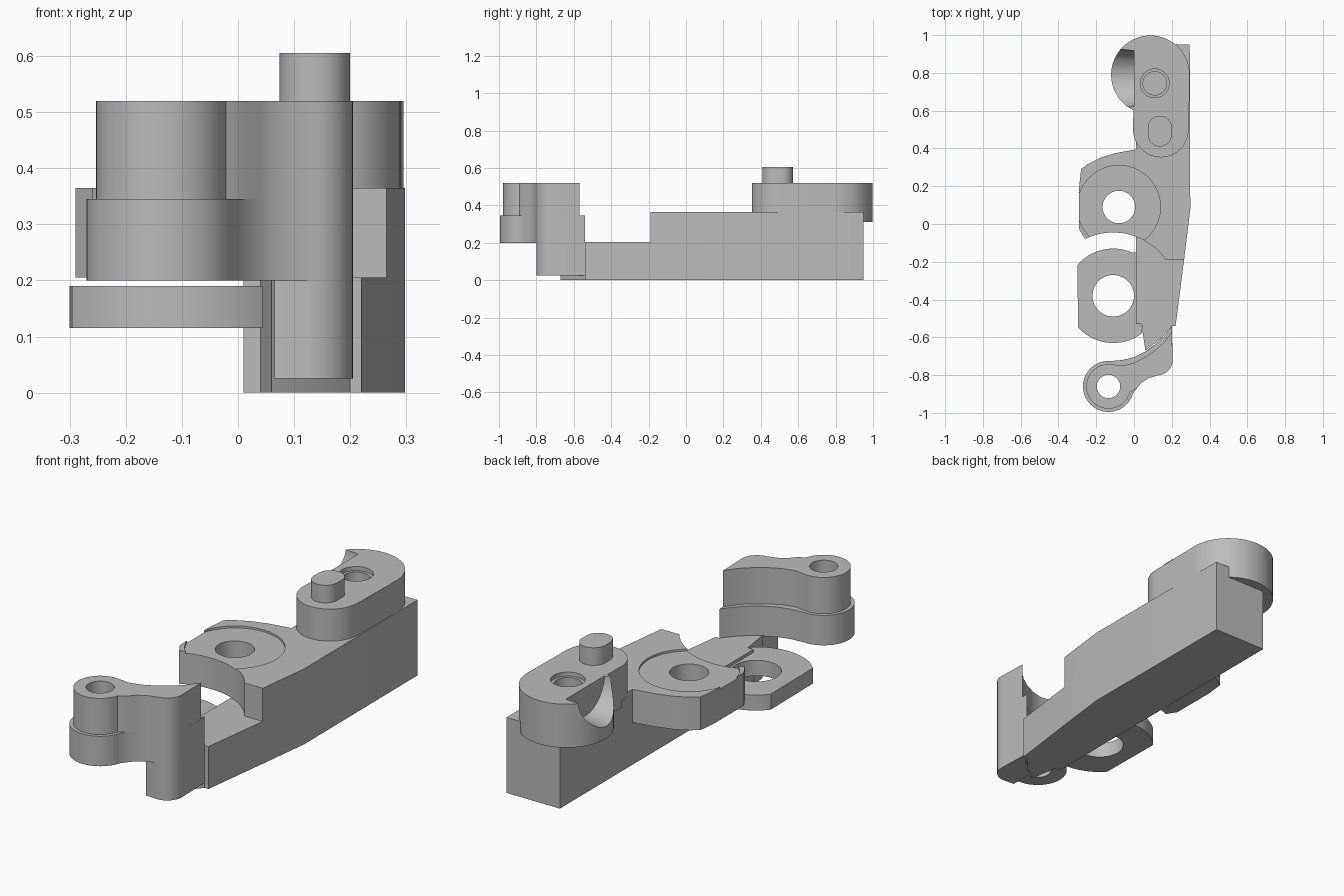
import bpy, bmesh
from math import cos, sin, radians, pi
from mathutils import Matrix

cube = bpy.data.objects.get("Cube")
if cube:
    bpy.data.objects.remove(cube, do_unlink=True)

grey = bpy.data.materials.new("plain grey")
grey.use_nodes = True
grey.diffuse_color = (0.5, 0.5, 0.5, 1)
grey.node_tree.nodes["Principled BSDF"].inputs["Base Color"].default_value = (0.5, 0.5, 0.5, 1)


def arc(cx, cy, r, a0, a1, n=24):
    """Points along an arc, angles in degrees."""
    angles = [radians(a0 + (a1 - a0) * i / n) for i in range(n + 1)]
    return [(cx + r * cos(a), cy + r * sin(a)) for a in angles]


def make_object(name, bm):
    bmesh.ops.recalc_face_normals(bm, faces=bm.faces)
    mesh = bpy.data.meshes.new(name)
    bm.to_mesh(mesh)
    bm.free()
    ob = bpy.data.objects.new(name, mesh)
    bpy.context.collection.objects.link(ob)
    mesh.materials.append(grey)
    return ob


def prism(name, outline, z0, z1):
    """Extrude a plan outline between two heights."""
    bm = bmesh.new()
    face = bm.faces.new([bm.verts.new((x, y, z0)) for x, y in outline])
    up = bmesh.ops.extrude_face_region(bm, geom=[face])["geom"]
    for v in up:
        if isinstance(v, bmesh.types.BMVert):
            v.co.z = z1
    return make_object(name, bm)


def disc(name, x, y, r, z0, z1):
    return prism(name, arc(x, y, r, 0, 360, 64)[:-1], z0, z1)


def combine(ob, tool, operation):
    mod = ob.modifiers.new("combine", 'BOOLEAN')
    mod.operation, mod.object, mod.solver = operation, tool, 'EXACT'
    bpy.context.view_layer.objects.active = ob
    bpy.ops.object.modifier_apply(modifier=mod.name)
    bpy.data.objects.remove(tool, do_unlink=True)


def hole(ob, x, y, r, z0, z1):
    combine(ob, disc("cutter", x, y, r, z0, z1), 'DIFFERENCE')


# Long base rail with its hollowed front end
rail = prism("base_rail", [(0.01, 0.95), (0.295, 0.95), (0.298, 0.08), (0.265, -0.19),
                           (0.22, -0.54), (0.2, -0.54), (0.14, -0.61), (0.06, -0.67),
                           (0.04, -0.53), (0.01, -0.53)], 0, 0.205)

# Raised deck and middle flange, with a concave front edge
deck_outline = [(0.01, 0.95), (0.295, 0.95), (0.298, 0.08), (0.265, -0.19)]
deck_outline += arc(-0.11, -0.385, 0.34, 35, 116)
deck_outline += [(-0.29, -0.03), (-0.29, 0.2), (-0.28, 0.29), (-0.24, 0.32),
                 (-0.18, 0.35), (-0.1, 0.375), (0.01, 0.395)]
deck = prism("deck_and_flange", deck_outline, 0.205, 0.365)
hole(deck, -0.08, 0.09, 0.22, 0.355, 0.5)
hole(deck, -0.08, 0.09, 0.086, 0.1, 0.5)

# Low flange beside the rail
low = prism("low_flange", arc(-0.11, -0.38, 0.25, 67, 140, 16)
            + arc(-0.11, -0.38, 0.25, 222, 308, 18)
            + [(0.04, -0.53), (0.02, -0.5), (0.02, -0.15)], 0.115, 0.19)
for v in low.data.vertices:
    v.co.x = max(v.co.x, -0.3)
hole(low, -0.11, -0.38, 0.11, 0, 0.4)

# Rear lobe: round head, straight neck and rounded nose
lobe = disc("rear_lobe", 0.087, 0.79, 0.208, 0.31, 0.52)
combine(lobe, prism("neck", [(-0.005, 0.5), (0.29, 0.5), (0.295, 0.79), (0, 0.79)],
                    0.32, 0.52), 'UNION')
combine(lobe, disc("nose", 0.142, 0.5, 0.147, 0.35, 0.52), 'UNION')
hole(lobe, 0.11, 0.745, 0.076, 0.5, 0.6)
hole(lobe, 0.11, 0.745, 0.062, 0.4, 0.6)

# Scoop in the side of the round head
bm = bmesh.new()
bmesh.ops.create_cone(bm, cap_ends=True, segments=64, radius1=0.165, radius2=0.148, depth=0.16,
                      matrix=Matrix.Translation((-0.08, 0.77, 0.53)) @ Matrix.Rotation(pi / 2, 4, 'Y'))
combine(lobe, make_object("cutter", bm), 'DIFFERENCE')

# Slotted pin on the nose
pin = prism("locating_pin", arc(0.137, 0.51, 0.063, 0, 180) + arc(0.137, 0.473, 0.063, 180, 360),
            0.5, 0.605)


# Front arm: ringed end sweeping into a rounded post
def arm_outline(r, inset):
    back = [(-0.06, -0.72), (0.0, -0.705), (0.06, -0.675), (0.11, -0.64), (0.16, -0.595), (0.2, -0.54)]
    front = arc(0.125, -0.72, 0.08, 0, -85, 10) + [(0.08, -0.815), (0.04, -0.84), (0.015, -0.87)]
    return ([(x, y - inset) for x, y in back] + front
            + arc(-0.135, -0.86, r, -15, -275, 48))


arm = prism("front_arm_lower", arm_outline(0.135, 0), 0.2, 0.345)
arm_top = prism("front_arm_upper", arm_outline(0.118, 0.03), 0.345, 0.52)
for part in (arm, arm_top):
    hole(part, -0.135, -0.86, 0.062, 0, 0.7)
post = prism("front_post", [(0.065, -0.67), (0.11, -0.64), (0.16, -0.595), (0.2, -0.54)]
             + arc(0.125, -0.72, 0.08, 0, -90, 10) + [(0.065, -0.795)], 0.025, 0.2)

# Smooth curved walls while keeping edges crisp
for ob in (rail, deck, low, lobe, pin, arm, arm_top, post):
    bpy.ops.object.select_all(action='DESELECT')
    ob.select_set(True)
    bpy.context.view_layer.objects.active = ob
    bpy.ops.object.shade_smooth_by_angle(angle=radians(30))
